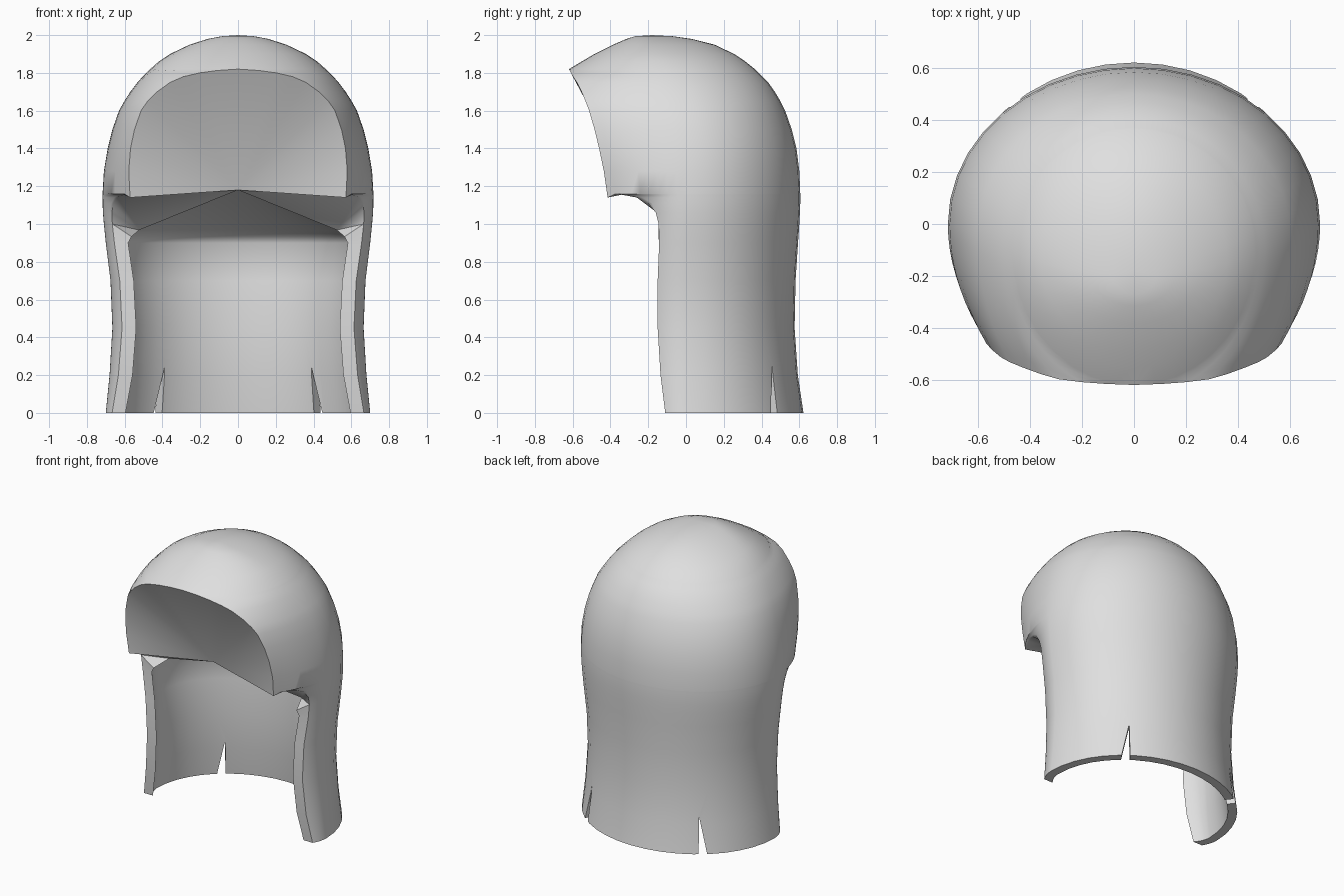
import bpy, bmesh, math
from mathutils import Vector

if "Cube" in bpy.data.objects:
    bpy.data.objects.remove(bpy.data.objects["Cube"])

# height, half width, back y, front y of the full section, y where the front is cut open
ROWS = [
    (0.00, .700, .622, -.36, -.11), (0.20, .680, .592, -.37, -.135),
    (0.45, .665, .575, -.39, -.15), (0.70, .675, .580, -.40, -.15),
    (0.90, .700, .593, -.40, -.142), (1.00, .710, .600, -.415, -.145),
    (1.06, .715, .603, -.45, -.16), (1.11, .717, .605, -.51, -.20),
    (1.14, .717, .605, -.575, -.26), (1.155, .717, .605, -.635, -.34),
    (1.16, .717, .605, -.687, -.415), (1.28, .710, .600, -.750, -.435),
    (1.40, .690, .585, -.81, -.460), (1.50, .665, .560, -.842, -.484),
    (1.60, .630, .525, -.858, -.513), (1.65, .602, .500, -.846, -.532),
    (1.70, .570, .470, -.804, -.553), (1.75, .532, .435, -.754, -.578),
    (1.78, .505, .405, -.709, -.598), (1.80, .485, .385, -.660, -.609),
    (1.813, .472, .372, -.630, -.616), (1.82, .465, .365, -.620, -.620),
    (1.86, .420, .315, -.553, -.553), (1.90, .360, .255, -.485, -.485),
    (1.95, .255, .150, -.385, -.385), (1.98, .160, .030, -.315, -.315),
    (1.994, .085, -.07, -.270, -.270),
]
FRONT, BACK, WALL = 9, 20, 0.06
INNER_TOP, LIP, CORNER, ARCH_TOP = 4, 8, 10, 21
TIP = Vector((0, -.28, 1.18))


def section(z, w, back, front, cut, inset=0.0):
    """Open oval from the right front edge round the back to the left front edge."""
    w, back, front = w - inset, back - inset, front + inset
    c = -.2 * (max(0, z - 1.3) / .7) ** 2
    t0 = math.acos(max(-1, min(1, (c - cut) / (c - front))))
    q = math.pi / 2
    angles = [t0 + (q - t0) * i / FRONT for i in range(FRONT)]
    angles += [q + math.pi * i / BACK for i in range(BACK + 1)]
    angles += [2 * math.pi - t for t in reversed(angles[:FRONT])]
    pts = []
    for t in angles:
        k = math.cos(t)
        y = c + (front - c) * k if k > 0 else c - (back - c) * k
        pts.append(Vector((w * math.sin(t), y, z)))
    return pts


bm = bmesh.new()


def add_row(pts):
    return [bm.verts.new(p) for p in pts]


def bridge(a, b):
    for i in range(len(a) - 1):
        bm.faces.new((a[i], a[i + 1], b[i + 1], b[i]))


# outer skin, closed at the crown
outer = [add_row(section(*r)) for r in ROWS]
for a, b in zip(outer, outer[1:]):
    bridge(a, b)
crown = bm.verts.new((0, -.18, 2.0))
for a, b in zip(outer[-1], outer[-1][1:]):
    bm.faces.new((a, b, crown))
for e in (0, -1):
    outer[CORNER][e].co.z = 1.14

# inner wall, hem and rounded ceiling
inner = [add_row(section(*r, inset=WALL)) for r in ROWS[:INNER_TOP + 1]]
bridge(outer[0], inner[0])
top_pts = [v.co.copy() for v in inner[-1]]
for f, lift, limit in ((.03, .025, -1), (.10, .04, -.03)):
    row = [p.lerp(TIP, f) + Vector((0, 0, lift)) for p in top_pts]
    for p in row:
        p.y = max(p.y, limit)
    inner.append(add_row(row))
for a, b in zip(inner, inner[1:]):
    bridge(a, b)
tip = bm.verts.new(TIP)
for a, b in zip(inner[-1], inner[-1][1:]):
    bm.faces.new((a, b, tip))

# front edges of the wall, underside of the brow and the hollow face fan
for e in (0, -1):
    for r in range(INNER_TOP + 1):
        bm.faces.new((outer[r][e], outer[r + 1][e], inner[r + 1][e], inner[r][e]))
    anchor = inner[-1][e]
    bm.faces.new((outer[INNER_TOP + 1][e], inner[INNER_TOP + 1][e], anchor))
    for r in range(INNER_TOP + 1, LIP):
        bm.faces.new((outer[r][e], outer[r + 1][e], anchor))
    bm.faces.new((outer[LIP][e], tip, anchor))
    for r in range(LIP, ARCH_TOP):
        bm.faces.new((outer[r][e], outer[r + 1][e], tip))

bmesh.ops.remove_doubles(bm, verts=bm.verts[:], dist=1e-4)
bmesh.ops.recalc_face_normals(bm, faces=bm.faces[:])
mesh = bpy.data.meshes.new("hood")
bm.to_mesh(mesh)
bm.free()
hood = bpy.data.objects.new("hood", mesh)
bpy.context.collection.objects.link(hood)

grey = bpy.data.materials.new("light grey")
grey.diffuse_color = (.74, .74, .74, 1)
grey.use_nodes = True
grey.node_tree.nodes["Principled BSDF"].inputs["Base Color"].default_value = grey.diffuse_color
mesh.materials.append(grey)

bpy.context.view_layer.objects.active = hood
hood.select_set(True)
bpy.ops.object.shade_smooth_by_angle(angle=math.radians(45))

# wedge slits in the hem at both back corners
for side, name in ((1, "right_slit_cutter"), (-1, "left_slit_cutter")):
    centre = Vector((side * .455, .465, 0))
    out = Vector((side * .6, .8, 0))
    across = Vector((-out.y, out.x, 0)) * side
    tri = [across * -.035 + Vector((0, 0, -.02)), across * .025 + Vector((0, 0, -.02)),
           across * .02 + Vector((0, 0, .25))]
    cb = bmesh.new()
    near = [cb.verts.new(centre - out * .2 + p) for p in tri]
    far = [cb.verts.new(centre + out * .25 + p) for p in tri]
    cb.faces.new(near)
    cb.faces.new(far)
    for i in range(3):
        j = (i + 1) % 3
        cb.faces.new((near[i], near[j], far[j], far[i]))
    bmesh.ops.recalc_face_normals(cb, faces=cb.faces[:])
    cm = bpy.data.meshes.new(name)
    cb.to_mesh(cm)
    cb.free()
    cm.materials.append(grey)
    cutter = bpy.data.objects.new(name, cm)
    bpy.context.collection.objects.link(cutter)
    cutter.hide_render = True
    cutter.hide_set(True)
    mod = hood.modifiers.new(name, 'BOOLEAN')
    mod.operation, mod.solver, mod.object = 'DIFFERENCE', 'EXACT', cutter
